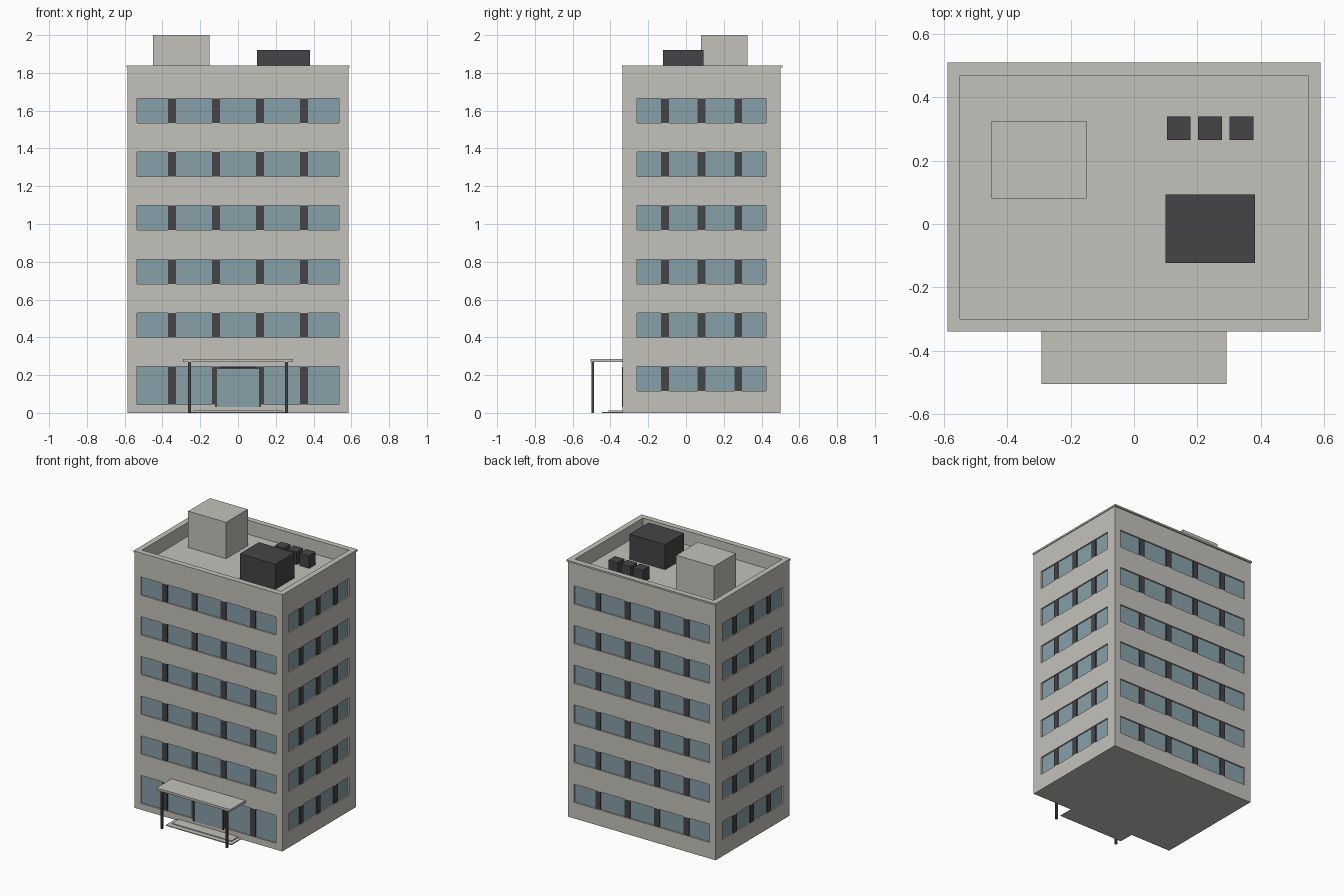
import bpy
import bmesh

cube = bpy.data.objects.get("Cube")
if cube:
    bpy.data.objects.remove(cube, do_unlink=True)


def material(name, rgb):
    mat = bpy.data.materials.new(name)
    mat.use_nodes = True
    mat.diffuse_color = (*rgb, 1)
    mat.node_tree.nodes["Principled BSDF"].inputs["Base Color"].default_value = (*rgb, 1)
    return mat


concrete = material("warm grey concrete", (0.55, 0.535, 0.495))
glass = material("blue grey glass", (0.245, 0.35, 0.40))
metal = material("dark grey metal", (0.06, 0.058, 0.064))


def boxes(name, spans, mat):
    """One object made of boxes, each given as (x0, x1, y0, y1, z0, z1)."""
    bm = bmesh.new()
    for s in spans:
        verts = bmesh.ops.create_cube(bm, size=1)["verts"]
        for v in verts:
            for axis in range(3):
                low, high = s[2 * axis:2 * axis + 2]
                v.co[axis] = (low + high) / 2 + v.co[axis] * (high - low)
    mesh = bpy.data.meshes.new(name)
    bm.to_mesh(mesh)
    bm.free()
    mesh.materials.append(mat)
    obj = bpy.data.objects.new(name, mesh)
    bpy.context.collection.objects.link(obj)
    return obj


# Main dimensions
HALF_X, FRONT, BACK = 0.585, -0.335, 0.50
TOP, ROOF = 1.84, 1.74
MID_Y = (FRONT + BACK) / 2


def on_wall(side, u0, u1, z0, z1, inner, outer):
    """Box on a wall; inner and outer are offsets along the outward normal."""
    if side == "front":
        return (u0, u1, FRONT - outer, FRONT - inner, z0, z1)
    if side == "back":
        return (u0, u1, BACK + inner, BACK + outer, z0, z1)
    u0, u1 = u0 + MID_Y, u1 + MID_Y
    if side == "left":
        return (HALF_X + inner, HALF_X + outer, u0, u1, z0, z1)
    return (-HALF_X - outer, -HALF_X - inner, u0, u1, z0, z1)


# Window strips on every wall and floor
recesses, panes, mullions = [], [], []
for side in ("front", "back", "left", "right"):
    long_wall = side in ("front", "back")
    half = 0.535 if long_wall else 0.341
    posts = (-0.349, -0.116, 0.116, 0.349) if long_wall else (-0.194, 0, 0.194)
    for floor in range(6):
        z1 = 0.245 + floor * 0.284
        z0 = z1 - 0.13
        if side == "front" and floor == 0:
            z0 = 0.045
        recesses.append(on_wall(side, -half, half, z0, z1, -0.012, 0.02))
        panes.append(on_wall(side, -half, half, z0, z1, -0.016, -0.010))
        for u in posts:
            mullions.append(on_wall(side, u - 0.021, u + 0.021, z0, z1, -0.014, -0.003))

# Tower body, with the window strips and the roof well cut out
recesses.append((-0.55, 0.55, FRONT + 0.035, BACK - 0.03, ROOF, TOP + 0.1))
body = boxes("tower_walls", [(-HALF_X, HALF_X, FRONT, BACK, 0, TOP - 0.005)], concrete)
cutter = boxes("recess_cutter", recesses, concrete)
cutter.hide_render = True
cut = body.modifiers.new("recesses", "BOOLEAN")
cut.operation = "DIFFERENCE"
cut.solver = "EXACT"
cut.object = cutter
bpy.context.view_layer.objects.active = body
bpy.ops.object.modifier_apply(modifier=cut.name)
bpy.data.objects.remove(cutter, do_unlink=True)

boxes("window_glass", panes, glass)
boxes("window_mullions", mullions, metal)

# Parapet coping
boxes("parapet_coping", [
    (-0.59, 0.59, -0.34, -0.30, TOP - 0.012, TOP),
    (-0.59, 0.59, 0.47, 0.51, TOP - 0.012, TOP),
    (-0.59, -0.55, -0.30, 0.47, TOP - 0.012, TOP),
    (0.55, 0.59, -0.30, 0.47, TOP - 0.012, TOP)], concrete)

# Rooftop equipment
boxes("stair_housing", [(-0.45, -0.15, 0.08, 0.325, ROOF, 2.0)], concrete)
boxes("plant_unit", [(0.10, 0.382, -0.123, 0.093, ROOF, 1.92)], metal)
boxes("cooling_units", [(x, x + 0.075, 0.266, 0.34, ROOF, 1.83)
                        for x in (0.104, 0.203, 0.302)], metal)

# Entrance canopy, posts and steps
boxes("entrance_canopy", [(-0.292, 0.292, -0.505, FRONT, 0.27, 0.286)], concrete)
boxes("canopy_posts", [(x - 0.007, x + 0.007, -0.50, -0.486, 0, 0.27)
                       for x in (-0.257, 0.257)], metal)
boxes("entrance_steps", [(-0.26, 0.26, -0.445, FRONT, 0, 0.006),
                         (-0.235, 0.235, -0.41, FRONT, 0.006, 0.012)], concrete)

# Entrance door
boxes("door_glass", [on_wall("front", -0.112, 0.112, 0.03, 0.235, -0.006, 0.001)], glass)
boxes("door_frame", [
    on_wall("front", -0.122, -0.110, 0.03, 0.243, -0.006, 0.004),
    on_wall("front", 0.110, 0.122, 0.03, 0.243, -0.006, 0.004),
    on_wall("front", -0.110, 0.110, 0.233, 0.243, -0.006, 0.004)], metal)
